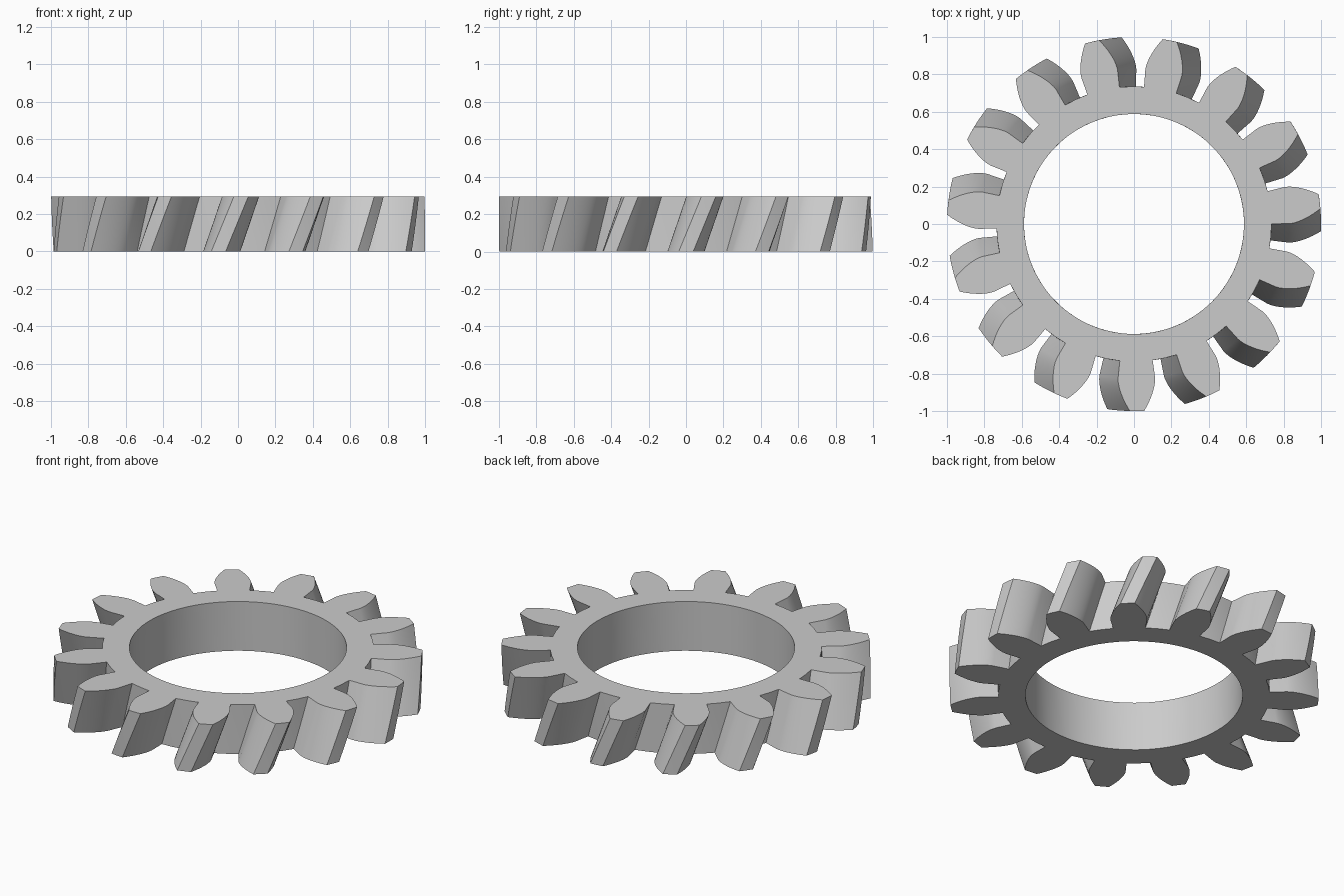
import bpy, bmesh, math

# Remove the default cube only
cube = bpy.data.objects.get("Cube")
if cube:
    bpy.data.objects.remove(cube, do_unlink=True)

# Gear proportions follow from the tooth count and an outer radius of 1
TEETH = 15
MODULE = 2 / (TEETH + 2)
PITCH_R = MODULE * TEETH / 2
ROOT_R = PITCH_R - 1.25 * MODULE
BORE_R = 5 * MODULE
HEIGHT = 2.5 * MODULE
PRESSURE = math.radians(20)
BASE_R = PITCH_R * math.cos(PRESSURE)
TWIST = HEIGHT * math.tan(math.radians(20)) / PITCH_R
LAYERS = 6
FLANK_STEPS = 8
RING_STEPS = 6  # ring points per tooth, the last one lies in the gap


def involute(r):
    a = math.acos(min(1, BASE_R / r))
    return math.tan(a) - a


PITCH = 2 * math.pi / TEETH
HALF = PITCH / 4 + involute(PITCH_R)  # half tooth angle at the base circle

# One tooth outline above the root circle, as (radius, angle)
flank = []
for i in range(FLANK_STEPS + 1):
    r = BASE_R + (1 - BASE_R) * i / FLANK_STEPS
    flank.append((r, HALF - involute(r)))
tooth = [(r, -a) for r, a in flank] + [(1, 0)] + [(r, a) for r, a in reversed(flank)]
ring = [HALF * (i / 2 - 1) for i in range(RING_STEPS - 1)] + [PITCH / 2]

bm = bmesh.new()


def point(r, a, z):
    return bm.verts.new((r * math.cos(a), r * math.sin(a), z))


def section(k):
    """Bore ring, root ring, tooth outlines and full outer loop of one layer."""
    z, turn = HEIGHT * k / LAYERS, TWIST * k / LAYERS
    bore, root, teeth, outer = [], [], [], []
    for t in range(TEETH):
        centre = t * PITCH + turn
        bore += [point(BORE_R, centre + a, z) for a in ring]
        here = [point(ROOT_R, centre + a, z) for a in ring]
        profile = [point(r, centre + a, z) for r, a in tooth]
        root += here
        teeth.append(profile + here[-2::-1])
        outer += [here[0]] + profile + here[-2:]
    return bore, root, teeth, outer


def bridge(low, high):
    for i in range(len(low)):
        j = (i + 1) % len(low)
        bm.faces.new((low[i], low[j], high[j], high[i]))


sections = [section(k) for k in range(LAYERS + 1)]

# Tooth flanks and bore wall
for lower, upper in zip(sections, sections[1:]):
    bridge(lower[3], upper[3])
    bridge(upper[0], lower[0])

# Flat end faces: body ring plus one face per tooth
for bore, root, teeth, outer in (sections[0], sections[-1]):
    bridge(bore, root)
    for outline in teeth:
        bm.faces.new(outline)

bmesh.ops.delete(bm, geom=[v for v in bm.verts if not v.link_faces], context='VERTS')
bmesh.ops.recalc_face_normals(bm, faces=bm.faces)

mesh = bpy.data.meshes.new("helical_gear")
bm.to_mesh(mesh)
bm.free()
gear = bpy.data.objects.new("helical_gear", mesh)
bpy.context.collection.objects.link(gear)

# Plain grey metal
grey = bpy.data.materials.new("light_grey")
grey.use_nodes = True
grey.diffuse_color = (0.6, 0.6, 0.6, 1)
grey.node_tree.nodes["Principled BSDF"].inputs["Base Color"].default_value = (0.6, 0.6, 0.6, 1)
mesh.materials.append(grey)

# Smooth curved surfaces, keep tooth edges sharp
bpy.ops.object.select_all(action='DESELECT')
gear.select_set(True)
bpy.context.view_layer.objects.active = gear
bpy.ops.object.shade_smooth_by_angle(angle=math.radians(25))
